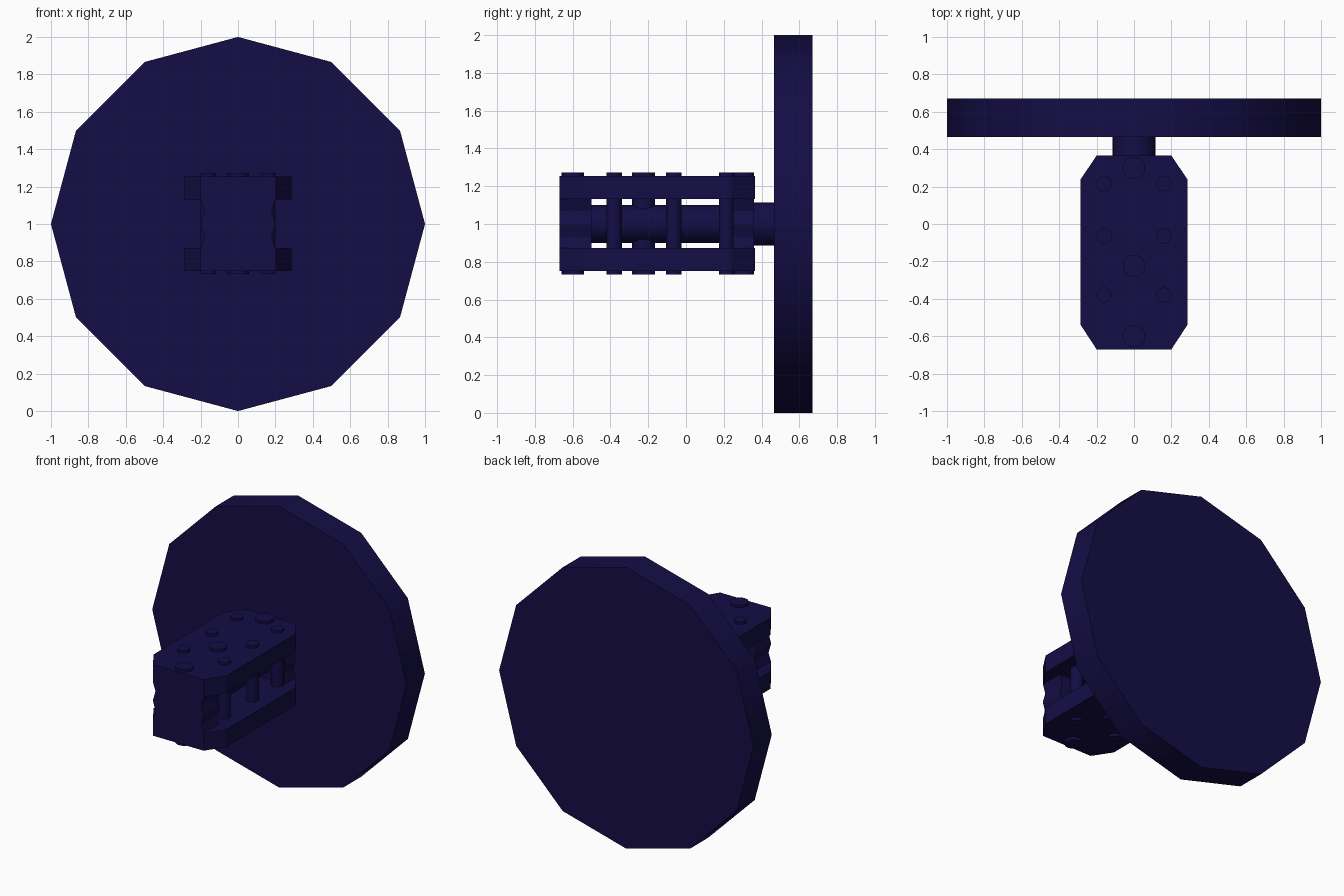
import bpy, bmesh, math
from mathutils import Matrix, Vector

if "Cube" in bpy.data.objects:
    bpy.data.objects.remove(bpy.data.objects["Cube"])

mat = bpy.data.materials.new("dark_blue")
mat.diffuse_color = (0.007, 0.004, 0.06, 1)
mat.use_nodes = True
mat.node_tree.nodes["Principled BSDF"].inputs["Base Color"].default_value = mat.diffuse_color


def finish(bm, name, smooth=False):
    bmesh.ops.recalc_face_normals(bm, faces=bm.faces)
    me = bpy.data.meshes.new(name)
    bm.to_mesh(me)
    bm.free()
    me.materials.append(mat)
    ob = bpy.data.objects.new(name, me)
    bpy.context.collection.objects.link(ob)
    if smooth:
        bpy.ops.object.select_all(action='DESELECT')
        ob.select_set(True)
        bpy.context.view_layer.objects.active = ob
        bpy.ops.object.shade_smooth_by_angle(angle=math.radians(40))
    return ob


def cylinder(name, r, a, b, sides):
    """Cylinder between two points."""
    a, b = Vector(a), Vector(b)
    d = b - a
    bm = bmesh.new()
    m = Matrix.Translation((a + b) / 2) @ d.to_track_quat('Z', 'Y').to_matrix().to_4x4()
    bmesh.ops.create_cone(bm, cap_ends=True, segments=sides, radius1=r, radius2=r,
                          depth=d.length, matrix=m)
    return finish(bm, name, True)


def prism(name, pts, offset):
    """Extrude a closed outline."""
    bm = bmesh.new()
    f = bm.faces.new([bm.verts.new(p) for p in pts])
    g = bmesh.ops.extrude_face_region(bm, geom=[f])
    bmesh.ops.translate(bm, vec=offset,
                        verts=[v for v in g['geom'] if isinstance(v, bmesh.types.BMVert)])
    return finish(bm, name)


# Large twelve-sided disc and the stub behind the frame
cylinder("disc", 1.0, (0, 0.465, 1), (0, 0.67, 1), 12)
cylinder("disc_stub", 0.115, (0, 0.3, 1), (0, 0.48, 1), 24)

# Central shaft
cylinder("shaft", 0.1, (0, -0.52, 1), (0, 0.32, 1), 24)

# Two chamfered plates
half = [(0.2, -0.67), (0.285, -0.54), (0.285, 0.24), (0.2, 0.365)]
outline = half + [(-x, y) for x, y in reversed(half)]
for name, z in (("top_plate", 1.132), ("bottom_plate", 0.75)):
    prism(name, [(x, y, z) for x, y in outline], (0, 0, 0.123))

# End blocks with slightly wavy sides
side = [(0.2, -0.135), (0.18, -0.07), (0.2, 0), (0.18, 0.07), (0.2, 0.135)]
wave = side + [(-x, z) for x, z in reversed(side)]
for name, y0, y1 in (("front_block", -0.67, -0.5), ("back_block", 0.25, 0.36)):
    prism(name, [(x, y0, 1 + z) for x, z in wave], (0, y1 - y0, 0))

# Pins through both plates
for y in (0.3, -0.225, -0.6):
    cylinder("centre_pin", 0.06, (0, y, 0.732), (0, y, 1.273), 16)
for y in (0.215, -0.065, -0.38):
    for x in (-0.16, 0.16):
        cylinder("side_pin", 0.041, (x, y, 0.732), (x, y, 1.273), 16)
